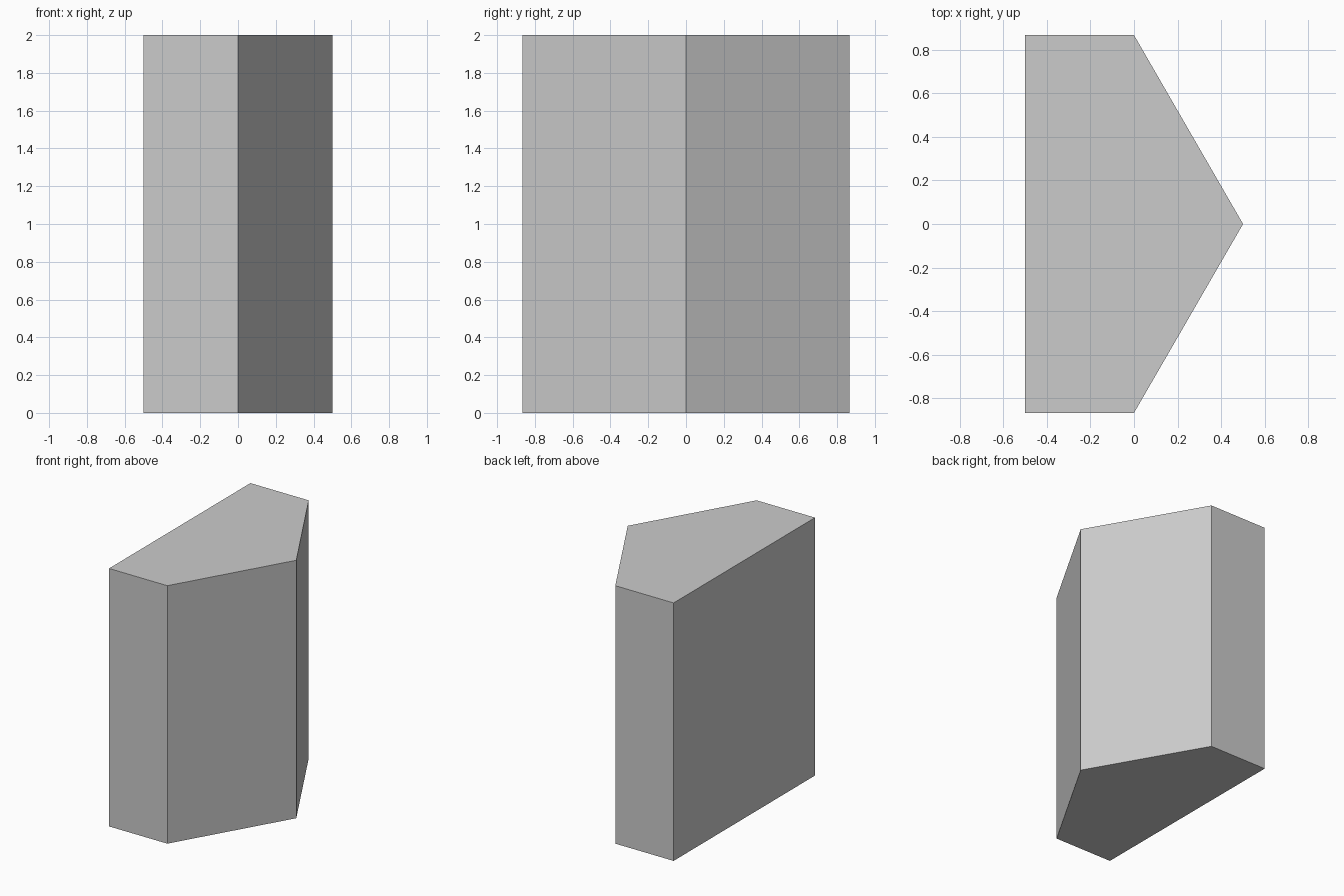
import bpy, bmesh, math

if "Cube" in bpy.data.objects:
    bpy.data.objects.remove(bpy.data.objects["Cube"])

HEIGHT = 2.0
H = math.sqrt(3) / 2

# Half of a unit hexagon, cut flat on the left side
profile = [(-0.5, -H), (0.0, -H), (0.5, 0.0), (0.0, H), (-0.5, H)]

# Five-sided column: base face extruded upwards
bm = bmesh.new()
base = bm.faces.new([bm.verts.new((x, y, 0.0)) for x, y in profile])
top = bmesh.ops.extrude_face_region(bm, geom=[base], use_keep_orig=True)
top_verts = [g for g in top["geom"] if isinstance(g, bmesh.types.BMVert)]
bmesh.ops.translate(bm, verts=top_verts, vec=(0.0, 0.0, HEIGHT))
bmesh.ops.recalc_face_normals(bm, faces=bm.faces)

mesh = bpy.data.meshes.new("half_hexagon_column")
bm.to_mesh(mesh)
bm.free()
column = bpy.data.objects.new("half_hexagon_column", mesh)
bpy.context.collection.objects.link(column)
